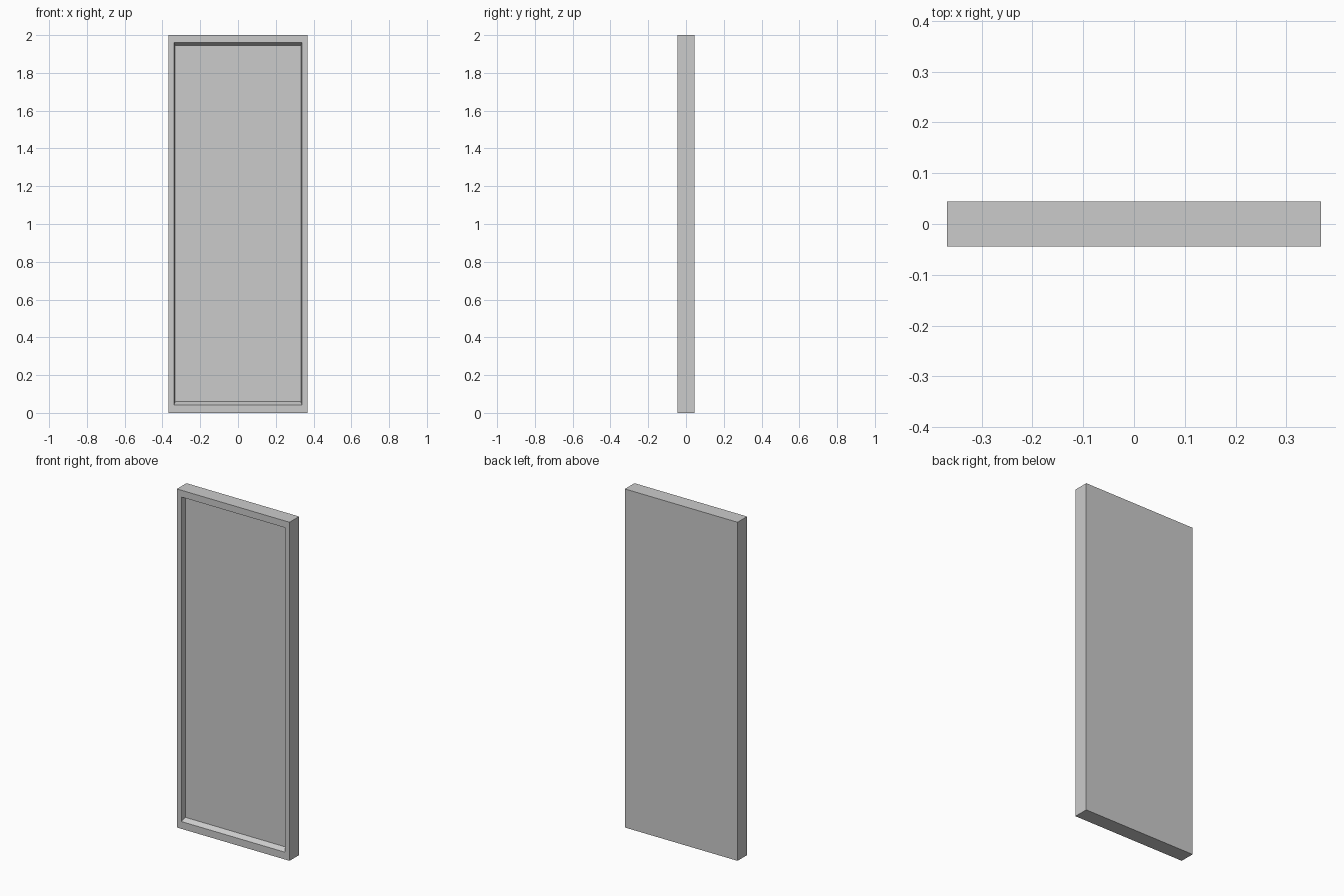
import bpy, bmesh

if "Cube" in bpy.data.objects:
    bpy.data.objects.remove(bpy.data.objects["Cube"])

W, D = 0.368, 0.0445      # half width, half depth
RECESS = 0.028            # depth of the recessed panel

# Rectangular loops from the back face, round the frame, into the recess:
# (half width, y, bottom z, top z)
LOOPS = [
    (W, D, 0.0, 2.0),
    (W, -D, 0.0, 2.0),
    (0.338, -D, 0.043, 1.96),
    (0.333, -D + RECESS, 0.059, 1.945),
]

bm = bmesh.new()
rings = [[bm.verts.new(p) for p in ((-w, y, b), (w, y, b), (w, y, t), (-w, y, t))]
         for w, y, b, t in LOOPS]

# Outer sides, frame face and sloped recess walls
for r0, r1 in zip(rings, rings[1:]):
    for i in range(4):
        j = (i + 1) % 4
        bm.faces.new((r0[i], r0[j], r1[j], r1[i]))

# Back face and recessed panel
bm.faces.new(rings[0])
bm.faces.new(rings[-1])
bmesh.ops.recalc_face_normals(bm, faces=bm.faces)

mesh = bpy.data.meshes.new("framed_panel")
bm.to_mesh(mesh)
bm.free()
bpy.context.collection.objects.link(bpy.data.objects.new("framed_panel", mesh))
